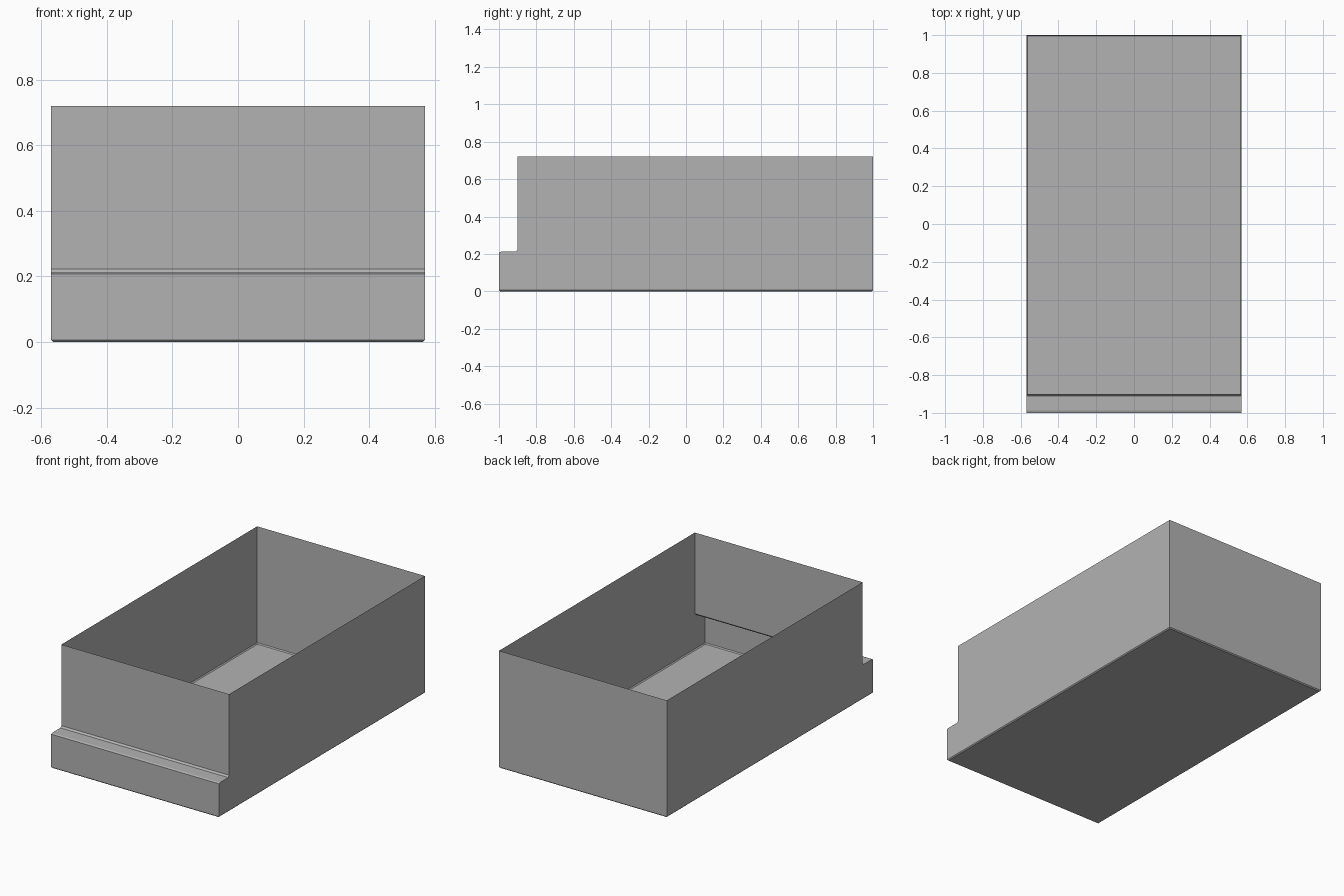
import bpy
import bmesh

cube = bpy.data.objects.get("Cube")
if cube:
    bpy.data.objects.remove(cube, do_unlink=True)

HALF_WIDTH = 0.57

# One flat grey for the whole tray
grey = bpy.data.materials.new("grey")
grey.use_nodes = True
colour = (0.45, 0.45, 0.45, 1)
grey.diffuse_color = colour
grey.node_tree.nodes["Principled BSDF"].inputs["Base Color"].default_value = colour

# Side outline (y, z): front wall, sloped ledge, front lip, floor, back wall
outline = [(-0.9, 0.72), (-0.9, 0.222), (-0.91, 0.212), (-0.988, 0.212),
           (-1, 0.208), (-1, 0), (1, 0), (1, 0.72)]

bm = bmesh.new()
right = [bm.verts.new((-HALF_WIDTH, y, z)) for y, z in outline]
left = [bm.verts.new((HALF_WIDTH, y, z)) for y, z in outline]

# Front, floor and back as one thin sheet, left open at the top
for i in range(len(outline) - 1):
    bm.faces.new((right[i], right[i + 1], left[i + 1], left[i]))

# Side walls
bm.faces.new(reversed(right))
bm.faces.new(left)
bmesh.ops.recalc_face_normals(bm, faces=bm.faces)
floor = min(bm.faces, key=lambda f: f.calc_center_median().z)
if floor.normal.z > 0:
    bmesh.ops.reverse_faces(bm, faces=bm.faces)

# Small chamfer around the floor
bmesh.ops.bevel(bm, geom=list(floor.edges), offset=0.006, segments=1,
                affect='EDGES')

mesh = bpy.data.meshes.new("open_tray")
bm.to_mesh(mesh)
bm.free()
mesh.materials.append(grey)
tray = bpy.data.objects.new("open_tray", mesh)
bpy.context.collection.objects.link(tray)
